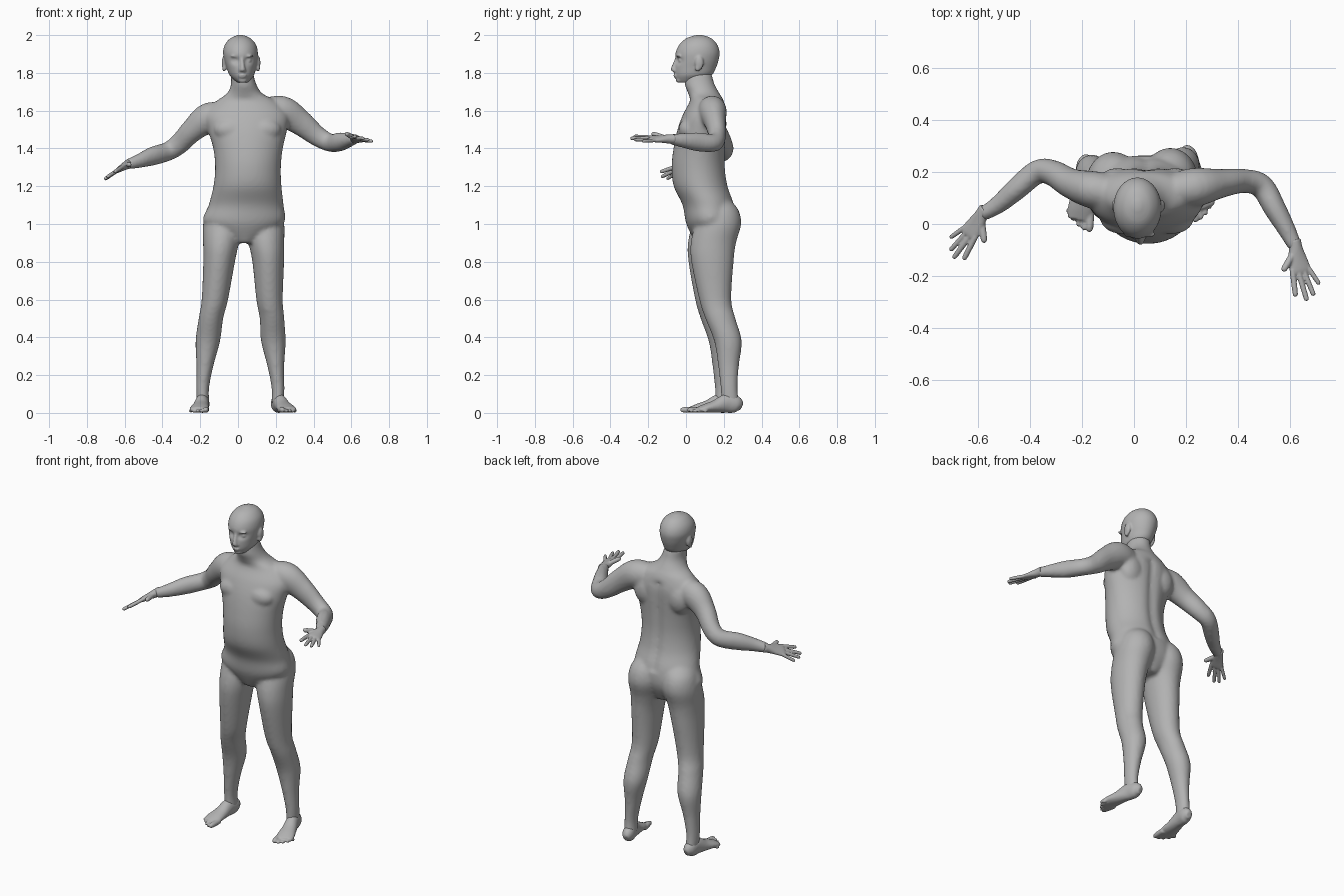
import bpy, bmesh, math
from mathutils import Matrix, Vector

cube = bpy.data.objects.get("Cube")
if cube:
    bpy.data.objects.remove(cube, do_unlink=True)

clay = bpy.data.materials.new("grey clay")
clay.use_nodes = True
clay.diffuse_color = (.45, .45, .45, 1)
for node in clay.node_tree.nodes:
    if node.type == 'BSDF_PRINCIPLED':
        node.inputs["Base Color"].default_value = clay.diffuse_color
        node.inputs["Roughness"].default_value = .8


def spline(rows, steps):
    """Smoothly resample rows of numbers, passing through every row."""
    out = []
    for i in range(len(rows) - 1):
        a, b, c, d = rows[max(i - 1, 0)], rows[i], rows[i + 1], rows[min(i + 2, len(rows) - 1)]
        for s in range(steps):
            t = s / steps
            out.append([q + .5 * t * (r - p + t * (2*p - 5*q + 4*r - w + t * (3*(q - r) + w - p)))
                        for p, q, r, w in zip(a, b, c, d)])
    return out + [list(rows[-1])]


def loft(bm, rows, level=False, sides=28, steps=5):
    """Skin elliptical rings (x, y, z, half width, half depth)."""
    rows = spline(rows, steps)
    centres = [Vector(r[:3]) for r in rows]
    loops = []
    for i, row in enumerate(rows):
        if level:
            u, v = Vector((1, 0, 0)), Vector((0, 1, 0))
        else:
            along = (centres[min(i + 1, len(rows) - 1)] - centres[max(i - 1, 0)]).normalized()
            u = along.cross(Vector((0, 0, 1))).normalized()
            v = u.cross(along)
        ring = []
        for k in range(sides):
            a = math.tau * k / sides
            ring.append(bm.verts.new(centres[i] + u * math.cos(a) * row[3] + v * math.sin(a) * row[4]))
        loops.append(ring)
    for lower, upper in zip(loops, loops[1:]):
        for k in range(sides):
            n = (k + 1) % sides
            bm.faces.new((lower[k], lower[n], upper[n], upper[k]))
    bm.faces.new(loops[0][::-1])
    bm.faces.new(loops[-1])


def blob(bm, place, size):
    bmesh.ops.create_uvsphere(bm, u_segments=20, v_segments=14, radius=1,
                              matrix=Matrix.LocRotScale(Vector(place), None, Vector(size)))


def digit(bm, base, tip, r):
    """Round-ended finger or toe."""
    base, tip = Vector(base), Vector(tip)
    back = (base - tip).normalized() * r
    loft(bm, [(*base, r, r), (*(base.lerp(tip, .5)), r, r), (*(tip + back), r * .9, r * .9),
              (*(tip + back * .3), r * .65, r * .65), (*tip, r * .2, r * .2)], sides=12, steps=3)


def finish(bm, name, voxel, passes, matrix=Matrix()):
    """Fuse the overlapping volumes into one smooth skin."""
    bmesh.ops.transform(bm, matrix=matrix, verts=bm.verts)
    bmesh.ops.recalc_face_normals(bm, faces=bm.faces)
    mesh = bpy.data.meshes.new(name)
    bm.to_mesh(mesh)
    bm.free()
    obj = bpy.data.objects.new(name, mesh)
    bpy.context.collection.objects.link(obj)
    fuse = obj.modifiers.new("fuse", 'REMESH')
    fuse.mode = 'VOXEL'
    fuse.voxel_size = voxel
    fuse.use_smooth_shade = True
    relax = obj.modifiers.new("relax", 'SMOOTH')
    relax.factor = .5
    relax.iterations = passes
    bpy.context.view_layer.objects.active = obj
    for modifier in ("fuse", "relax"):
        bpy.ops.object.modifier_apply(modifier=modifier)
    obj.data.materials.clear()
    obj.data.materials.append(clay)
    obj.data.polygons.foreach_set("use_smooth", [True] * len(obj.data.polygons))


# Torso and neck
body = bmesh.new()
loft(body, [(.035, .13, .9, .06, .08), (.03, .13, 1, .21, .128), (.043, .12, 1.1, .198, .138),
            (.05, .08, 1.2, .18, .145), (.053, .067, 1.3, .174, .143), (.053, .072, 1.4, .184, .138),
            (.05, .085, 1.5, .21, .13), (.045, .1, 1.58, .22, .116), (.045, .11, 1.65, .16, .09),
            (.035, .095, 1.69, .095, .083), (.03, .072, 1.74, .067, .079), (.02, .065, 1.8, .06, .07)],
     level=True, sides=48)
# Spine furrow
for v in body.verts:
    if v.co.y > .12 and 1.1 < v.co.z < 1.62:
        v.co.y -= .014 * math.exp(-((v.co.x - .047) / .025) ** 2)
# Chest muscles and shoulder blades
for side in (-1, 1):
    blob(body, (.05 + side * .088, .015, 1.5), (.09, .055, .06))
    blob(body, (.047 + side * .11, .16, 1.53), (.075, .055, .09))

# Legs: the right one mirrors the left and stands wider and further forward
leg = [(.12, .15, 1.14, .06, .07), (.135, .175, 1.08, .09, .1), (.14, .17, 1, .105, .122),
       (.15, .145, .9, .095, .12), (.16, .14, .8, .084, .112), (.167, .155, .6, .07, .085),
       (.18, .182, .5, .065, .08), (.187, .222, .38, .065, .073), (.2, .225, .25, .045, .055),
       (.212, .228, .13, .034, .045), (.21, .235, .05, .034, .048)]
loft(body, leg, level=True)
right_leg = []
for x, y, z, a, b in leg:
    lean = min(1, max(0, (.8 - z) / .45))
    right_leg.append((.06 - x - .035 * lean, y - .015 - .015 * lean, z, a, b))
loft(body, right_leg, level=True)
# Kneecaps
blob(body, (.167, .115, .57), (.042, .035, .05))
blob(body, (-.125, .1, .57), (.04, .035, .05))

# Arms
loft(body, [(.12, .125, 1.585, .06, .07), (.23, .14, 1.597, .075, .082), (.33, .155, 1.537, .056, .068),
            (.42, .165, 1.465, .046, .054), (.49, .145, 1.43, .046, .048), (.54, .06, 1.435, .043, .05),
            (.585, -.02, 1.443, .035, .038), (.62, -.09, 1.45, .027, .026)])
loft(body, [(-.04, .12, 1.56, .06, .07), (-.15, .13, 1.562, .072, .082), (-.24, .155, 1.497, .058, .063),
            (-.31, .195, 1.425, .05, .055), (-.37, .2, 1.385, .046, .05), (-.45, .135, 1.36, .043, .05),
            (-.52, .075, 1.335, .035, .038), (-.585, .035, 1.315, .027, .027)])
finish(body, "body", .01, 6)

# Head
head = bmesh.new()
loft(head, [(.025, .0, 1.748, .025, .035), (.022, .02, 1.765, .045, .07), (.02, .04, 1.79, .066, .098),
            (.017, .05, 1.83, .078, .11), (.015, .058, 1.87, .088, .115), (.013, .062, 1.91, .092, .116),
            (.013, .065, 1.95, .082, .1), (.013, .068, 1.982, .055, .068), (.013, .07, 1.998, .02, .025),
            (.013, .07, 2.001, .004, .004)], level=True, sides=64, steps=6)
# Eye sockets
for v in head.verts:
    if v.co.y < .04:
        for x in (-.013, .055):
            v.co.y += .016 * math.exp(-((v.co.x - x) / .022) ** 2 - ((v.co.z - 1.865) / .016) ** 2)
for x in (-.013, .055):
    blob(head, (x, -.025, 1.865), (.016, .015, .011))
    blob(head, (x, -.038, 1.889), (.028, .014, .007))
# Nose, lips and chin
loft(head, [(.021, -.045, 1.885, .009, .01), (.022, -.053, 1.86, .01, .012),
            (.024, -.062, 1.83, .013, .016), (.024, -.06, 1.812, .018, .018),
            (.024, -.053, 1.803, .013, .01)], level=True)
blob(head, (.024, -.055, 1.787), (.022, .012, .005))
blob(head, (.024, -.053, 1.778), (.02, .012, .005))
blob(head, (.025, -.036, 1.76), (.024, .018, .013))
# Ears
for x in (-.073, .106):
    blob(head, (x, .07, 1.853), (.013, .023, .038))
    blob(head, (x, .062, 1.828), (.011, .014, .022))
finish(head, "head", .006, 3)


# Hands: local x runs to the little finger, y to the fingertips
def hand(name, wrist, forward, across):
    f = Vector(forward).normalized()
    s = Vector(across)
    s = (s - f * s.dot(f)).normalized()
    bm = bmesh.new()
    loft(bm, [(0, -.03, 0, .026, .026), (0, 0, 0, .026, .024), (-.002, .04, 0, .036, .019),
              (0, .085, 0, .041, .014), (0, .1, 0, .036, .01)])
    tips = [(-.04, .186), (.001, .21), (.032, .196), (.063, .158)]
    for k, (x, y) in enumerate(tips):
        digit(bm, (-.03 + k * .02, .08, 0), (x, y, -.004), .0112 - .0005 * k)
    digit(bm, (-.018, .025, -.004), (-.072, .08, -.012), .0135)
    turn = Matrix((s, f, s.cross(f))).transposed().to_4x4()
    finish(bm, name, .004, 2, Matrix.Translation(wrist) @ turn)


hand("left_hand", (.62, -.09, 1.45), (.2, -.98, 0), (.95, .19, -.25))
hand("right_hand", (-.585, .035, 1.315), (-.525, -.8, -.3), (-.7, .5, -.5))


# Feet: heel at the origin, toes towards -y, little toe on the outside
def foot(name, heel, angle, side):
    bm = bmesh.new()
    loft(bm, [(0, .003, .034, .016, .02), (0, -.025, .045, .034, .044), (0, -.08, .05, .036, .05),
              (.002, -.14, .035, .042, .034), (.004, -.2, .024, .05, .023), (.006, -.24, .016, .046, .014)])
    for k in range(5):
        x = -.033 + .02 * k
        r = .012 - .0008 * k + (.004 if k == 0 else 0)
        digit(bm, (x, -.2, r + .001), (x * 1.12, -.286 + .004 * k * k, r), r)
    finish(bm, name, .006, 2, Matrix.Translation(heel) @ Matrix.Rotation(math.radians(angle), 4, 'Z')
           @ Matrix.Diagonal((side, 1, 1, 1)))


foot("left_foot", (.2, .292, 0), 15, 1)
foot("right_foot", (-.183, .257, 0), -5, -1)
